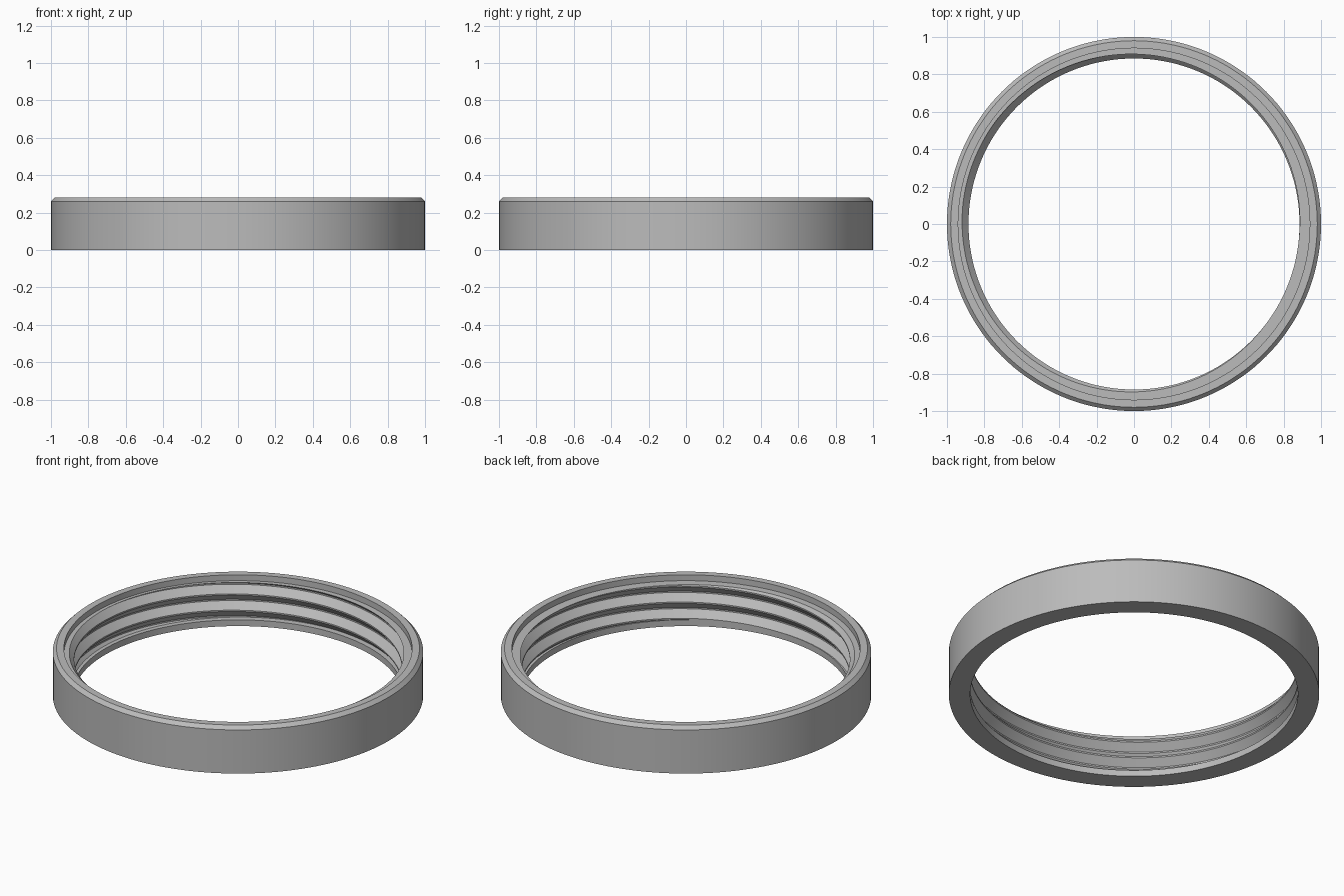
import bpy, bmesh, math

cube = bpy.data.objects.get("Cube")
if cube:
    bpy.data.objects.remove(cube, do_unlink=True)

SEGMENTS = 144
HEIGHT, OUTER, CHAMFER = 0.28, 1.0, 0.02
CREST, ROOT, BORE = 0.885, 0.921, 0.94
LOW, HIGH = 0.037, 0.245        # threaded zone
PITCH, FLAT = 0.097, 0.004      # flat is half the width of a crest or root
PHASE = 0.069 - PITCH / 8       # crest height at angle zero


def thread_radius(z, turn):
    """Radius of the internal thread at a height and fraction of a turn."""
    t = abs((z - PHASE - turn * PITCH + PITCH / 2) % PITCH - PITCH / 2)
    k = (t - FLAT) / (PITCH / 2 - 2 * FLAT)
    return CREST + (ROOT - CREST) * min(1, max(0, k))


def section(turn):
    """Closed cross-section of the ring at a fraction of a turn."""
    points = [(CREST, 0), (CREST, LOW)]
    for i in range(-2, 4):
        for step in (-FLAT, FLAT, PITCH / 2 - FLAT, PITCH / 2 + FLAT):
            z = PHASE + (i + turn) * PITCH + step
            z = min(HIGH, max(LOW, z))
            points.append((thread_radius(z, turn), z))
    points += [(BORE, HIGH), (BORE, HEIGHT), (OUTER - CHAMFER, HEIGHT),
               (OUTER, HEIGHT - CHAMFER), (OUTER, 0)]
    return points


# Threaded ring: sections swept round the axis, with a helical inner wall
bm = bmesh.new()
columns = []
for j in range(SEGMENTS + 1):
    turn = j / SEGMENTS
    a = turn * math.tau
    columns.append([bm.verts.new((r * math.cos(a), r * math.sin(a), z))
                    for r, z in section(turn)])
for left, right in zip(columns, columns[1:]):
    for i in range(len(left)):
        k = (i + 1) % len(left)
        bm.faces.new((left[i], left[k], right[k], right[i]))
bmesh.ops.remove_doubles(bm, verts=bm.verts, dist=0.00005)
bmesh.ops.recalc_face_normals(bm, faces=bm.faces)

mesh = bpy.data.meshes.new("threaded_ring")
bm.to_mesh(mesh)
bm.free()
ring = bpy.data.objects.new("threaded_ring", mesh)
bpy.context.collection.objects.link(ring)

# Plain grey finish
grey = bpy.data.materials.new("plain_grey")
grey.use_nodes = True
colour = (0.5, 0.5, 0.5, 1)
grey.diffuse_color = colour
grey.node_tree.nodes["Principled BSDF"].inputs["Base Color"].default_value = colour
mesh.materials.append(grey)

bpy.ops.object.select_all(action="DESELECT")
ring.select_set(True)
bpy.context.view_layer.objects.active = ring
bpy.ops.object.shade_smooth_by_angle(angle=math.radians(25))
